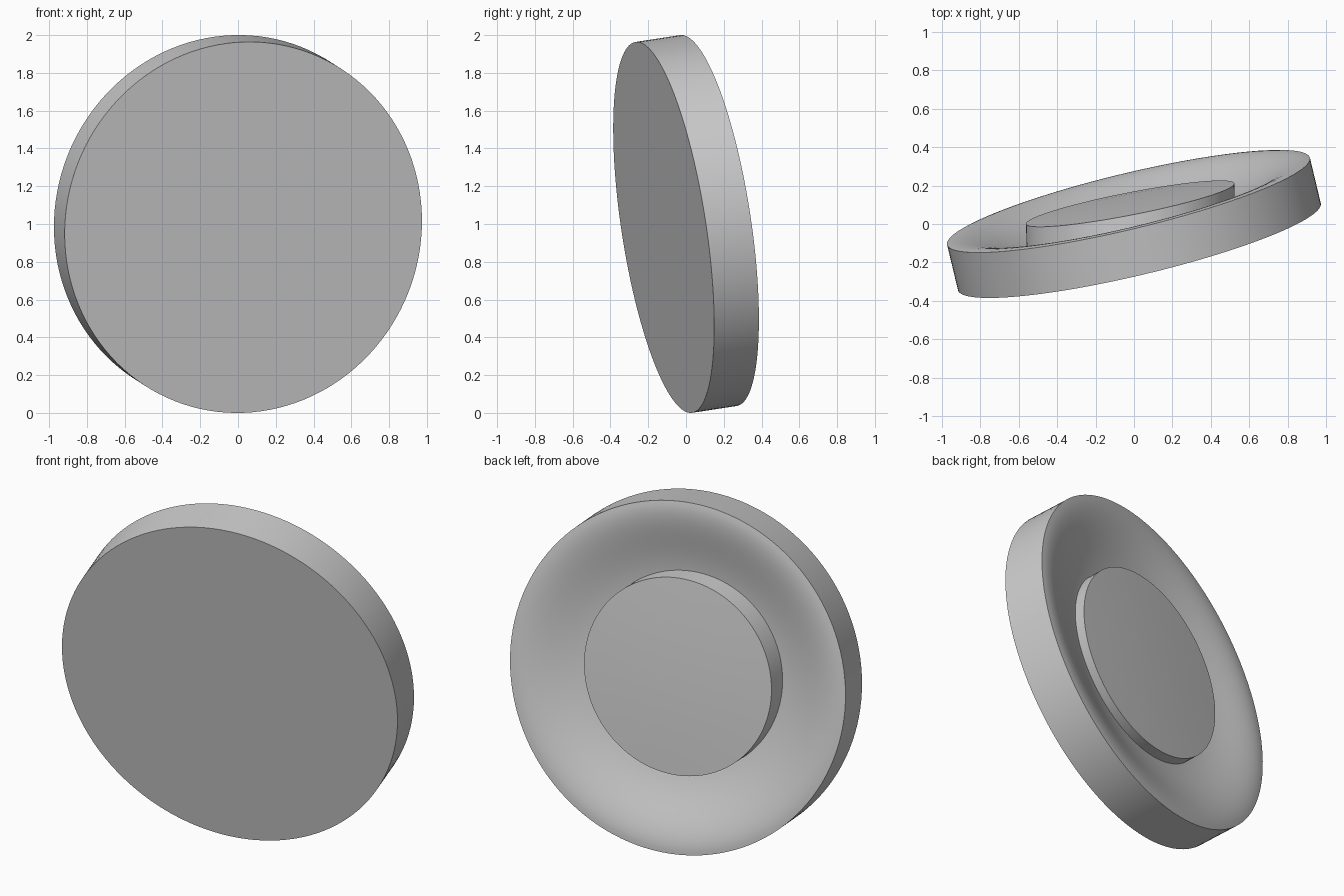
import bpy, bmesh, math
from mathutils import Vector, Matrix

cube = bpy.data.objects.get("Cube")
if cube:
    bpy.data.objects.remove(cube, do_unlink=True)

grey = bpy.data.materials.new("plain grey")
grey.use_nodes = True
colour = (0.6, 0.6, 0.6, 1)
grey.diffuse_color = colour
grey.node_tree.nodes["Principled BSDF"].inputs["Base Color"].default_value = colour


def lathe(name, profile, origin, facing, rise, wide, tall, segments=128):
    """Stack rings of (radius, height) that face one way and rise along another."""
    n = Vector(facing).normalized()
    u = (Vector((1, 0, 0)) - n * n.x).normalized()
    v = u.cross(n)
    place = Matrix((u * wide, v * tall, Vector(rise).normalized())).transposed()
    bm = bmesh.new()
    rings = []
    for r, h in profile:
        count = segments if r else 1
        ring = []
        for i in range(count):
            a = math.tau * i / segments
            p = Vector((r * math.cos(a), r * math.sin(a), h))
            ring.append(bm.verts.new(Vector(origin) + place @ p))
        rings.append(ring)
    for low, high in zip(rings, rings[1:]):
        for i in range(segments):
            j = (i + 1) % segments
            corners = [low[i % len(low)], low[j % len(low)],
                       high[j % len(high)], high[i % len(high)]]
            bm.faces.new(list(dict.fromkeys(corners)))
    bmesh.ops.recalc_face_normals(bm, faces=bm.faces)
    mesh = bpy.data.meshes.new(name)
    bm.to_mesh(mesh)
    bm.free()
    mesh.materials.append(grey)
    obj = bpy.data.objects.new(name, mesh)
    bpy.context.collection.objects.link(obj)
    bpy.ops.object.select_all(action="DESELECT")
    obj.select_set(True)
    bpy.context.view_layer.objects.active = obj
    bpy.ops.object.shade_smooth_by_angle(angle=math.radians(35))


# Disc: flat front, straight rim, back with a rounded lip falling into a soft dish
thick, inner, depth, lip = 0.246, 0.4, 0.115, 0.04
disc = [(0, 0), (1, 0)]
steps = 24
for k in range(steps + 1):
    t = k / steps
    drop = depth * (1 - math.cos(math.pi * t ** 0.8)) / 2
    bulge = lip * math.sin(math.pi * t) * (1 - t) ** 3
    disc.append((1 - (1 - inner) * t, thick + bulge - drop))
disc.append((0, thick - depth))
tilt = (-0.23, 0.961, 0.147)
lathe("dished_disc", disc, (0.028, -0.118, 0.982), tilt, tilt, 0.972, 0.993)

# Knob: shallow slanted boss with a barely domed face
knob = [(0, -0.15), (1, -0.15), (1, 0), (0.7, 0.008), (0.35, 0.014), (0, 0.016)]
lathe("centre_knob", knob, (-0.02, 0.106, 1.018), (-0.19, 0.974, 0.105),
      (-0.03, 1, 0), 0.553, 0.562)
